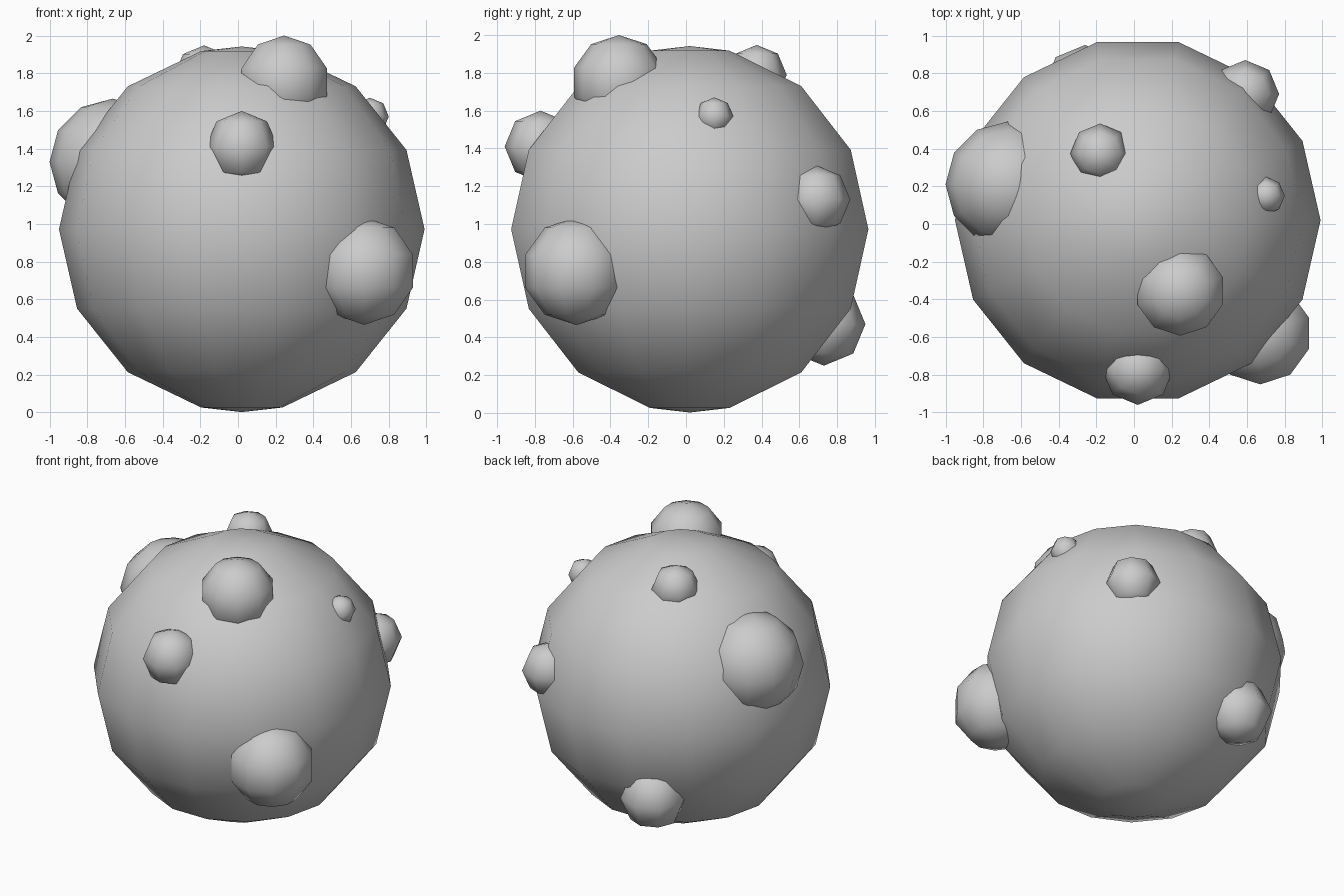
import bpy, bmesh
from math import sin, cos, tau, pi
from mathutils import Matrix, Vector

if "Cube" in bpy.data.objects:
    bpy.data.objects.remove(bpy.data.objects["Cube"])


def finish(name, bm, location):
    bmesh.ops.recalc_face_normals(bm, faces=bm.faces)
    mesh = bpy.data.meshes.new(name)
    bm.to_mesh(mesh)
    bm.free()
    mesh.shade_smooth()
    obj = bpy.data.objects.new(name, mesh)
    obj.location = location
    bpy.context.collection.objects.link(obj)
    return obj


# Main ball: 14 sides around, rings on the equator and every 1/14 turn, plus poles
SIDES, R = 14, 0.97
bm = bmesh.new()
lats = [-pi / 2] + [k * tau / SIDES for k in range(-3, 4)] + [pi / 2]
profile = [bm.verts.new((R * cos(a), 0, R * sin(a))) for a in lats]
edges = [bm.edges.new(pair) for pair in zip(profile, profile[1:])]
bmesh.ops.spin(bm, geom=profile + edges, cent=(0, 0, 0), axis=(0, 0, 1),
               angle=tau, steps=SIDES, use_merge=False)
bmesh.ops.remove_doubles(bm, verts=bm.verts, dist=1e-4)
finish("main_ball", bm, (0.02, 0.02, 0.972))


# Bumps: small low-poly balls half sunk into the main ball
def bump(name, location, radius, sides):
    bm = bmesh.new()
    bmesh.ops.create_uvsphere(bm, u_segments=sides, v_segments=sides // 2, radius=radius)
    finish(name, bm, location)


for name, loc, radius, sides in [
    ("bump_front", (0.02, -0.77, 1.41), 0.19, 8),
    ("bump_front_low", (0.67, -0.58, 0.75), 0.285, 10),
    ("bump_top_front", (0.245, -0.355, 1.75), 0.25, 10),
    ("bump_top_back", (-0.18, 0.375, 1.79), 0.158, 8),
    ("bump_left", (-0.665, 0.21, 1.33), 0.335, 12),
    ("bump_right_small", (0.70, 0.15, 1.57), 0.1, 8),
    ("bump_back_right", (0.59, 0.69, 1.13), 0.18, 8),
    ("bump_back_low", (-0.26, 0.73, 0.47), 0.22, 8),
]:
    bump(name, loc, radius, sides)
